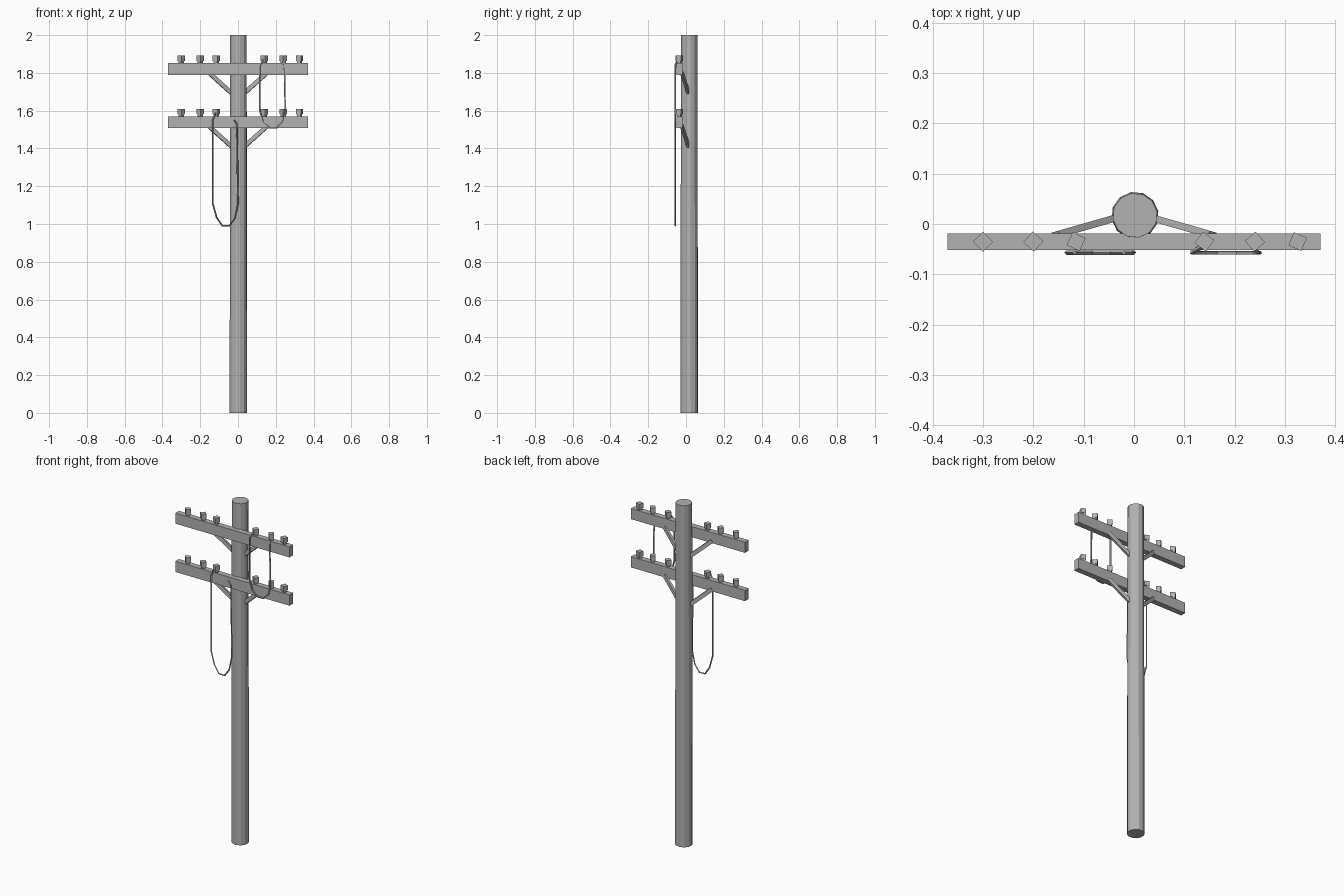
import bpy, bmesh, math
from mathutils import Vector

if "Cube" in bpy.data.objects:
    bpy.data.objects.remove(bpy.data.objects["Cube"])


def material(name, value):
    m = bpy.data.materials.new(name)
    m.diffuse_color = (value, value, value, 1)
    m.use_nodes = True
    m.node_tree.nodes["Principled BSDF"].inputs["Base Color"].default_value = m.diffuse_color
    return m


GREY = material("weathered grey", 0.45)


def finish(name, bm):
    bmesh.ops.recalc_face_normals(bm, faces=bm.faces[:])
    mesh = bpy.data.meshes.new(name)
    bm.to_mesh(mesh)
    bm.free()
    mesh.materials.append(GREY)
    ob = bpy.data.objects.new(name, mesh)
    bpy.context.collection.objects.link(ob)
    return ob


def cone(name, sides, r1, r2, z1, z2, x, y, turn=0):
    bm = bmesh.new()
    bmesh.ops.create_cone(bm, cap_ends=True, segments=sides, radius1=r1,
                          radius2=r2, depth=z2 - z1)
    ob = finish(name, bm)
    ob.location = (x, y, (z1 + z2) / 2)
    ob.rotation_euler.z = turn
    return ob


def beam(name, a, b, width, height):
    """Rectangular bar between two points."""
    a, b = Vector(a), Vector(b)
    bm = bmesh.new()
    bmesh.ops.create_cube(bm, size=1)
    bmesh.ops.scale(bm, vec=(width, height, (b - a).length), verts=bm.verts)
    ob = finish(name, bm)
    ob.location = (a + b) / 2
    ob.rotation_euler = (b - a).to_track_quat('Z', 'Y').to_euler()
    return ob


def cable(name, points, radius=0.0045):
    """Four-sided tube swept along a path."""
    curve = bpy.data.curves.new(name, 'CURVE')
    curve.dimensions = '3D'
    curve.bevel_depth = radius
    curve.bevel_resolution = 0
    curve.use_fill_caps = True
    sp = curve.splines.new('POLY')
    sp.points.add(len(points) - 1)
    for p, co in zip(sp.points, points):
        p.co = (*co, 1)
    tmp = bpy.data.objects.new(name, curve)
    bpy.context.collection.objects.link(tmp)
    mesh = bpy.data.meshes.new_from_object(
        tmp.evaluated_get(bpy.context.evaluated_depsgraph_get()))
    bpy.data.objects.remove(tmp)
    for f in mesh.polygons:
        f.use_smooth = False
    mesh.materials.clear()
    mesh.materials.append(GREY)
    bpy.context.collection.objects.link(bpy.data.objects.new(name, mesh))


# Slightly tapered pole
cone("pole", 12, 0.047, 0.0445, 0, 2, 0.002, 0.017, math.radians(10))

# Two crossarms with insulators and diagonal braces
for level, bottom, top in (("upper", 1.79, 1.852), ("lower", 1.507, 1.57)):
    zc = (bottom + top) / 2
    arm = beam(level + "_crossarm", (-0.37, -0.035, zc), (0.37, -0.035, zc),
               0.033, top - bottom)
    arm.rotation_euler = (0, 0, 0)
    arm.data.clear_geometry()
    bm = bmesh.new()
    bmesh.ops.create_cube(bm, size=1)
    bmesh.ops.scale(bm, vec=(0.74, 0.033, top - bottom), verts=bm.verts)
    bm.to_mesh(arm.data)
    bm.free()

    for i, x in enumerate((-0.30, -0.20, -0.115, 0.14, 0.24, 0.325)):
        turn = math.radians((0, 3, 20, 8, -4, 22)[i])
        cone(f"{level}_insulator_stem_{i}", 4, 0.013, 0.016,
             top - 0.005, top + 0.014, x, -0.035, turn)
        cone(f"{level}_insulator_cap_{i}", 4, 0.02, 0.02,
             top + 0.012, top + 0.039, x, -0.035, turn)

    for side, s in (("left", -1), ("right", 1)):
        beam(f"{level}_{side}_brace", (s * 0.155, -0.022, bottom + 0.012),
             (s * 0.033, 0.013, bottom - 0.098), 0.014, 0.022)

# Hanging cables in front of the crossarms
Y = -0.057
cable("left_cable", [(x, Y, z) for x, z in (
    (-0.118, 1.59), (-0.134, 1.55), (-0.134, 1.11), (-0.113, 1.035),
    (-0.083, 0.99), (-0.046, 0.99), (-0.017, 1.03), (0.0, 1.11),
    (-0.004, 1.4), (-0.006, 1.53), (-0.02, 1.55))])
cable("right_cable", [(0.135, -0.045, 1.872)] + [(x, Y, z) for x, z in (
    (0.115, 1.84), (0.115, 1.6), (0.132, 1.54), (0.165, 1.508),
    (0.205, 1.508), (0.238, 1.54), (0.25, 1.6), (0.246, 1.82))]
    + [(0.238, -0.045, 1.872)])
